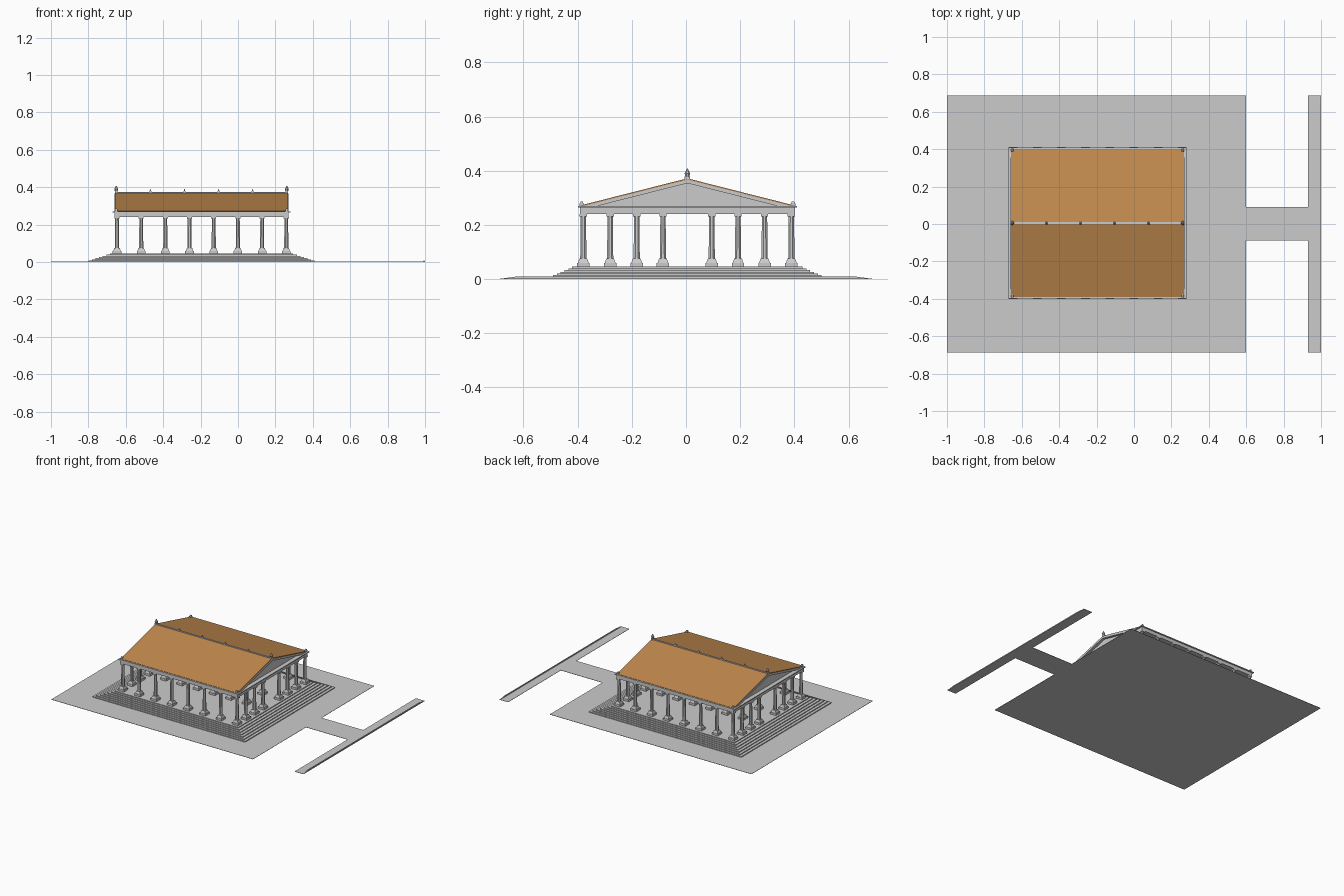
import bpy, bmesh, math
from mathutils import Matrix, Vector

if "Cube" in bpy.data.objects:
    bpy.data.objects.remove(bpy.data.objects["Cube"])

CX, CY = -0.195, 0.005          # temple centre
FLOOR, BEAM, EAVE, RIDGE = 0.046, 0.240, 0.270, 0.370


def finish(name, bm, mat=None):
    bmesh.ops.recalc_face_normals(bm, faces=bm.faces)
    me = bpy.data.meshes.new(name)
    bm.to_mesh(me)
    bm.free()
    ob = bpy.data.objects.new(name, me)
    bpy.context.collection.objects.link(ob)
    if mat:
        me.materials.append(mat)
    return ob


def add_box(bm, x0, x1, y0, y1, z0, z1):
    m = Matrix.Translation(((x0 + x1) / 2, (y0 + y1) / 2, (z0 + z1) / 2)) \
        @ Matrix.Diagonal((x1 - x0, y1 - y0, z1 - z0, 1))
    bmesh.ops.create_cube(bm, size=1, matrix=m)


def add_cone(bm, r0, r1, z0, z1, sides, x=0, y=0):
    # square sections are turned so that their faces look along the axes
    m = Matrix.Translation((x, y, (z0 + z1) / 2)) @ Matrix.Rotation(math.pi / sides, 4, 'Z')
    bmesh.ops.create_cone(bm, cap_ends=True, segments=sides, radius1=r0, radius2=r1,
                          depth=z1 - z0, matrix=m)


def add_prism(bm, points, direction):
    face = bm.faces.new([bm.verts.new(p) for p in points])
    res = bmesh.ops.extrude_face_region(bm, geom=[face])
    verts = [g for g in res['geom'] if isinstance(g, bmesh.types.BMVert)]
    bmesh.ops.translate(bm, verts=verts, vec=Vector(direction))
    bm.faces.ensure_lookup_table()


def chevron(bm, x0, x1, half, top_drop, thick):
    # inverted V section across y, extruded along x
    slope = (RIDGE - EAVE) / 0.395
    e = RIDGE - slope * half - top_drop
    r = RIDGE - top_drop
    pts = [(-half, e), (0, r), (half, e), (half, e - thick), (0, r - thick), (-half, e - thick)]
    add_prism(bm, [(x0, CY + y, z) for y, z in pts], (x1 - x0, 0, 0))


# ground with path and road strip
bm = bmesh.new()
outline = [(-1, -0.687), (0.6, -0.687), (0.6, -0.087), (0.93, -0.087), (0.93, -0.687), (1, -0.687),
           (1, 0.687), (0.93, 0.687), (0.93, 0.09), (0.6, 0.09), (0.6, 0.687), (-1, 0.687)]
add_prism(bm, [(x, y, 0) for x, y in outline], (0, 0, 0.002))
finish("ground", bm)

# low kerb with sloping ends along the road
bm = bmesh.new()
add_prism(bm, [(0.992, -0.68, 0.002), (0.992, -0.63, 0.009), (0.992, 0.63, 0.009), (0.992, 0.68, 0.002)],
          (0.006, 0, 0))
finish("road_kerb", bm)

# stepped platform
bm = bmesh.new()
N = 7
for i in range(N):
    t = i / (N - 1)
    hx, hy = 0.605 - 0.115 * t, 0.51 - 0.085 * t
    z0 = 0.002 + (FLOOR - 0.002) * i / N
    add_box(bm, CX - hx, CX + hx, CY - hy, CY + hy, z0, 0.002 + (FLOOR - 0.002) * (i + 1) / N)
finish("steps", bm)

# one column: plinth, block, shaft, capital
bm = bmesh.new()
S2 = math.sqrt(2)
add_box(bm, -0.023, 0.023, -0.023, 0.023, FLOOR, 0.060)
add_cone(bm, 0.020 * S2, 0.014 * S2, 0.060, 0.076, 4)
add_cone(bm, 0.0125, 0.0105, 0.076, 0.232, 8)
add_box(bm, -0.0135, 0.0135, -0.0135, 0.0135, 0.232, BEAM)
column = finish("column", bm)

# colonnade: outer ring plus two inner rows beside the aisle
xs = [CX - 0.452 + 0.1293 * i for i in range(8)]
ys = [CY + s * d for s in (-1, 1) for d in (0.09, 0.187, 0.285, 0.384)]
spots = [(x, y) for i, x in enumerate(xs) for j, y in enumerate(ys)
         if i in (0, 7) or j in (3, 7) or j in (0, 4)]
for k, (x, y) in enumerate(spots):
    ob = column if k == 0 else bpy.data.objects.new("column", column.data)
    ob.location = (x, y, 0)
    if k:
        bpy.context.collection.objects.link(ob)

# entablature with a slightly wider cornice on top
bm = bmesh.new()
add_box(bm, CX - 0.465, CX + 0.465, CY - 0.397, CY + 0.397, BEAM, 0.264)
add_box(bm, CX - 0.475, CX + 0.475, CY - 0.404, CY + 0.404, 0.264, EAVE)
finish("entablature", bm)

# gable ends: recessed triangle and raking cornices
bm = bmesh.new()
for s in (-1, 1):
    x = CX + s * 0.445
    add_prism(bm, [(x, CY - 0.36, EAVE), (x, CY + 0.36, EAVE), (x, CY, RIDGE - 0.010)], (-s * 0.01, 0, 0))
finish("gable_panels", bm)
bm = bmesh.new()
for s in (-1, 1):
    a, b = sorted((CX + s * 0.435, CX + s * 0.464))
    chevron(bm, a, b, 0.393, 0.003, 0.013)
finish("raking_cornices", bm)

# brown tiled roof
brown = bpy.data.materials.new("roof_brown")
brown.diffuse_color = (0.53, 0.25, 0.075, 1)
brown.use_nodes = True
brown.node_tree.nodes["Principled BSDF"].inputs["Base Color"].default_value = brown.diffuse_color
bm = bmesh.new()
chevron(bm, CX - 0.462, CX + 0.462, 0.395, -0.002, 0.005)
finish("roof", bm, brown)

# ridge cap with small spikes
bm = bmesh.new()
add_box(bm, CX - 0.462, CX + 0.462, CY - 0.006, CY + 0.006, RIDGE - 0.004, RIDGE + 0.004)
for i in range(1, 5):
    add_cone(bm, 0.009, 0.001, RIDGE + 0.003, 0.392, 4, CX - 0.455 + 0.182 * i, CY)
finish("ridge_cap", bm)

# finials on the gable peaks and ornaments on the four eave corners
bm = bmesh.new()
for s in (-1, 1):
    x = CX + s * 0.456
    add_box(bm, x - 0.007, x + 0.007, CY - 0.010, CY + 0.010, RIDGE - 0.003, 0.379)
    add_cone(bm, 0.008, 0.011, 0.379, 0.390, 8, x, CY)
    add_cone(bm, 0.011, 0.002, 0.390, 0.408, 8, x, CY)
    for t in (-1, 1):
        y = CY + t * 0.390
        add_box(bm, x - 0.006, x + 0.006, y - 0.009, y + 0.009, EAVE, 0.279)
        add_cone(bm, 0.009, 0.006, 0.279, 0.287, 4, x, y)
finish("roof_ornaments", bm)
